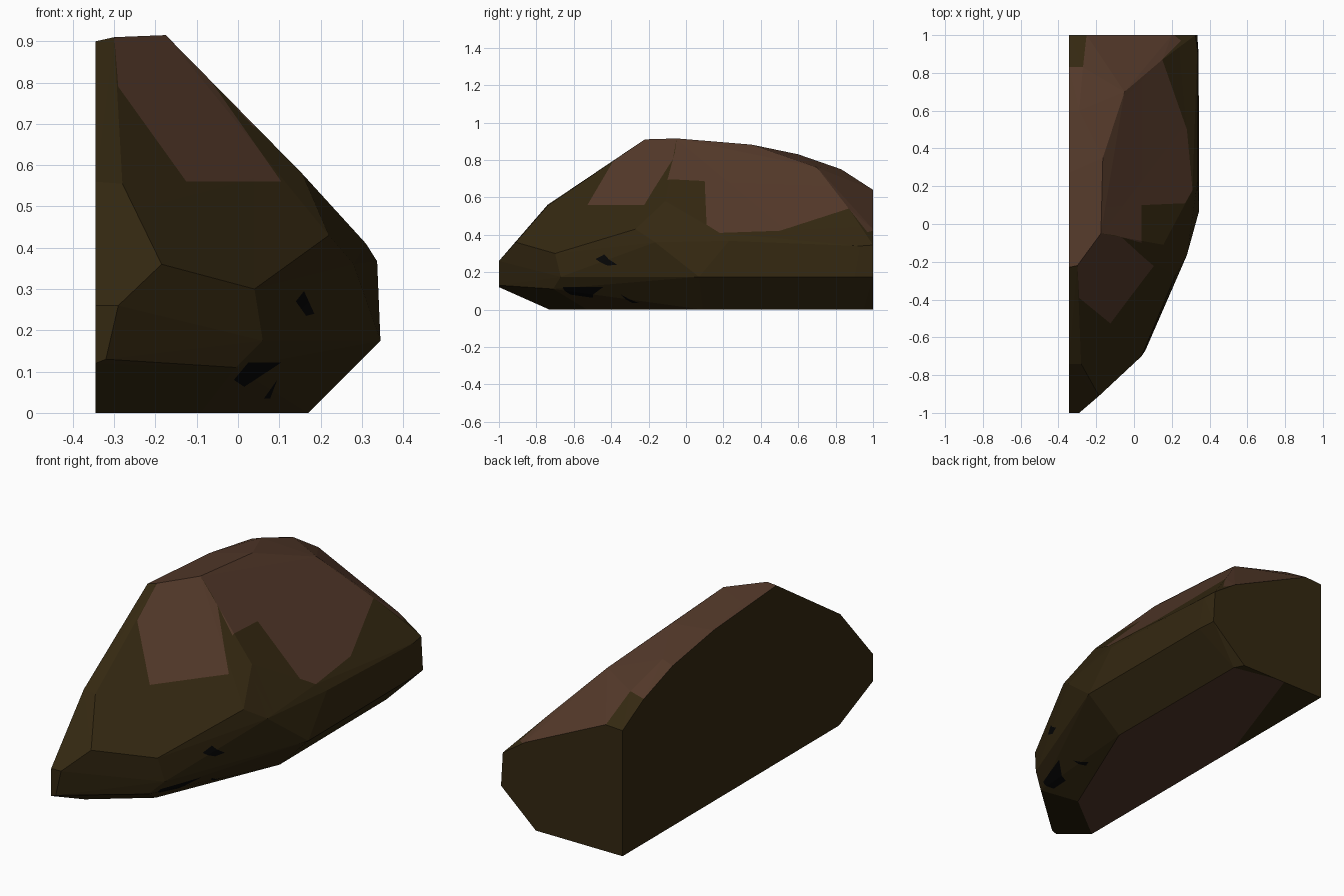
import bpy, bmesh
from mathutils import Vector

if "Cube" in bpy.data.objects:
    bpy.data.objects.remove(bpy.data.objects["Cube"])


def material(name, rgb):
    m = bpy.data.materials.new(name)
    m.diffuse_color = (*rgb, 1)
    m.use_nodes = True
    m.node_tree.nodes["Principled BSDF"].inputs["Base Color"].default_value = m.diffuse_color
    return m


mats = [material("olive_stone", (0.034, 0.021, 0.0055)),
        material("brown_stone", (0.088, 0.041, 0.023)),
        material("black_pit", (0.002, 0.002, 0.002))]

# Corner points of the faceted half boulder
corners = [
    # back wall
    (-.345, 1, 0), (.14, 1, 0), (.335, 1, .175), (.325, 1, .345),
    (.2, 1, .43), (-.25, 1, .64), (-.345, 1, .635),
    # crest and flat left wall
    (-.345, .83, .73), (-.27, .83, .75), (-.345, .6, .81), (-.29, .6, .83),
    (-.345, .27, .865), (-.165, .35, .882), (-.345, -.23, .90),
    (-.30, -.22, .91), (-.175, -.05, .915), (-.05, .70, .76), (.15, .87, .54),
    # right flank
    (.155, -.11, .58), (.31, .18, .41), (.28, .5, .41), (.337, .23, .367),
    (.335, .93, .34), (.345, .07, .175), (.342, .9, .175),
    (.22, -.27, .43), (.28, -.165, .36),
    # nose
    (-.345, -.74, .56), (-.28, -.74, .555), (-.185, -.91, .36),
    (-.29, -1, .26), (-.345, -1, .26), (-.345, -1, .12), (-.32, -1, .13),
    (.04, -.70, .30), (.06, -.67, .175), (-.005, -.71, .11),
    # base
    (-.345, -.73, 0), (-.09, -.53, 0), (.17, .09, 0), (.165, .95, 0),
]
bm = bmesh.new()
for c in corners:
    bm.verts.new(c)
res = bmesh.ops.convex_hull(bm, input=bm.verts[:])
junk = {g for g in res["geom_interior"] + res["geom_unused"] if isinstance(g, bmesh.types.BMVert)}
bmesh.ops.delete(bm, geom=[v for v in junk if v.is_valid], context='VERTS')
bmesh.ops.dissolve_limit(bm, angle_limit=0.04, verts=bm.verts[:], edges=bm.edges[:])
bmesh.ops.recalc_face_normals(bm, faces=bm.faces[:])


def inside(p, poly):
    hit = False
    for (x1, y1), (x2, y2) in zip(poly, poly[1:] + poly[:1]):
        if (y1 > p[1]) != (y2 > p[1]) and p[0] < (x2 - x1) * (p[1] - y1) / (y2 - y1) + x1:
            hit = not hit
    return hit


def patch(poly, a, b, view, limit, index):
    """Cut a polygon drawn in axes a, b into the faces turned to view, and colour it."""
    view = Vector(view)
    for p, q in zip(poly, poly[1:] + poly[:1]):
        co, no = Vector(), Vector()
        co[a], co[b] = p
        no[a], no[b] = q[1] - p[1], p[0] - q[0]
        if no.length < 1e-6:
            continue
        faces = [f for f in bm.faces if f.normal.dot(view) > limit]
        geom = set(faces)
        for f in faces:
            geom.update(f.edges)
            geom.update(f.verts)
        bmesh.ops.bisect_plane(bm, geom=list(geom), dist=1e-4,
                               plane_co=co, plane_no=no.normalized())
    bm.normal_update()
    for f in bm.faces:
        c = f.calc_center_median()
        if f.normal.dot(view) > limit and inside((c[a], c[b]), poly):
            f.material_index = index


FRONT, TOP, UNDER = (0, -1, 0), (0, 0, 1), (0, 0, -1)

# Brown crest
patch([(-.36, -.23), (-.30, -.22), (-.17, -.05), (-.1, -.06), (.04, -.1),
       (.04, .10), (.27, .11), (.31, .18), (.28, .5), (.15, .87), (.25, .97),
       (.2, 1.01), (-.25, 1.01), (-.27, .83), (-.36, .83)], 0, 1, TOP, .3, 1)
# Brown front plate
patch([(-.30, .915), (-.175, .92), (-.07, .81), (.105, .56), (-.125, .56),
       (-.29, .79)], 0, 2, FRONT, .3, 1)
# Brown underside
patch([(-.36, -.74), (-.345, -.74), (-.09, -.53), (.17, .09), (.17, .95),
       (-.11, 1.01), (-.36, .29)], 0, 1, UNDER, .95, 1)
# Black pits on the lower nose
for pit in ([(.14, .27), (.16, .295), (.185, .24), (.165, .235)],
            [(-.01, .08), (.025, .122), (.105, .122), (.015, .063)],
            [(.063, .035), (.095, .08), (.078, .035)]):
    patch(pit, 0, 2, FRONT, .2, 2)

mesh = bpy.data.meshes.new("half_boulder")
bm.to_mesh(mesh)
bm.free()
for m in mats:
    mesh.materials.append(m)
rock = bpy.data.objects.new("half_boulder", mesh)
bpy.context.collection.objects.link(rock)
